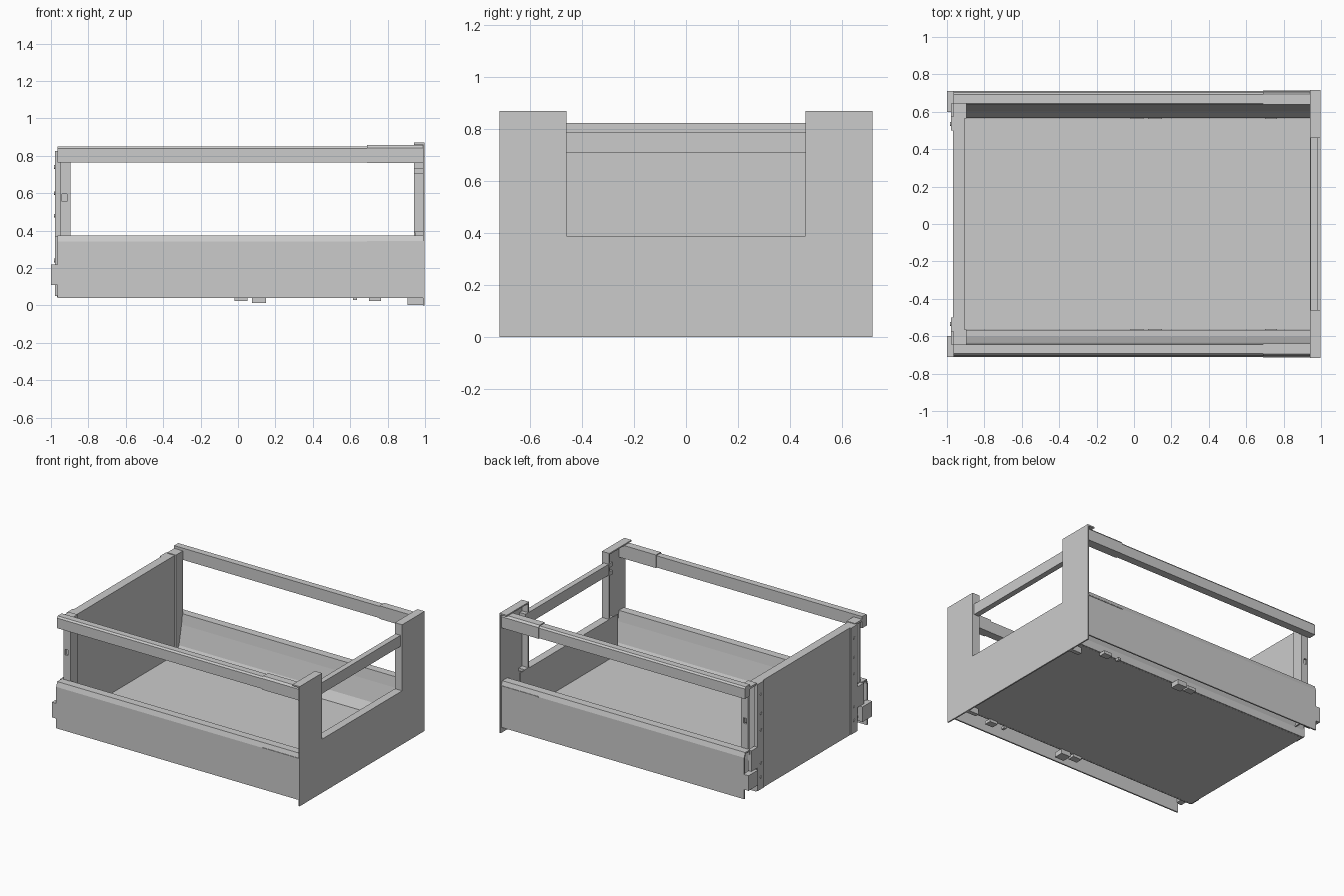
import bpy, bmesh
from mathutils import Matrix, Vector

if "Cube" in bpy.data.objects:
    bpy.data.objects.remove(bpy.data.objects["Cube"])


def finish(name, bm, mirror=False, solid=0):
    bmesh.ops.recalc_face_normals(bm, faces=bm.faces)
    me = bpy.data.meshes.new(name)
    bm.to_mesh(me)
    bm.free()
    ob = bpy.data.objects.new(name, me)
    bpy.context.collection.objects.link(ob)
    if solid:
        m = ob.modifiers.new("sheet", 'SOLIDIFY')
        m.thickness, m.offset = solid, 0
        m.use_even_offset = True
    if mirror:
        m = ob.modifiers.new("mirror", 'MIRROR')
        m.use_axis = (False, True, False)
        m.use_clip = False
        m.use_mirror_merge = False
    return ob


def boxes(name, *specs, mirror=False):
    """Each spec is (x0, x1, y0, y1, z0, z1)."""
    bm = bmesh.new()
    for x0, x1, y0, y1, z0, z1 in specs:
        mat = (Matrix.Translation(((x0 + x1) / 2, (y0 + y1) / 2, (z0 + z1) / 2))
               @ Matrix.Diagonal((x1 - x0, y1 - y0, z1 - z0, 1)))
        bmesh.ops.create_cube(bm, size=1, matrix=mat)
    return finish(name, bm, mirror)


def extrude_x(name, profile, x0, x1, closed=True, mirror=False, solid=0):
    """Sweep a (y, z) profile along x."""
    bm = bmesh.new()
    vs = [bm.verts.new((x0, y, z)) for y, z in profile]
    if closed:
        geom = [bm.faces.new(vs)]
    else:
        geom = [bm.edges.new(p) for p in zip(vs, vs[1:])]
    if closed:
        ret = bmesh.ops.extrude_face_region(bm, geom=geom, use_keep_orig=True)
    else:
        ret = bmesh.ops.extrude_edge_only(bm, edges=geom)
    moved = [v for v in ret["geom"] if isinstance(v, bmesh.types.BMVert)]
    bmesh.ops.translate(bm, verts=moved, vec=Vector((x1 - x0, 0, 0)))
    return finish(name, bm, mirror, solid)


# Floor and back boards
boxes("floor_board", (-0.965, 0.98, -0.565, 0.565, 0.045, 0.10))
boxes("back_board", (-0.968, -0.905, -0.565, 0.565, 0.045, 0.825))

# Hollow side walls, open underneath
wall = [(0.705, 0.04), (0.705, 0.34), (0.695, 0.37), (0.645, 0.37),
        (0.635, 0.30), (0.605, 0.16), (0.571, 0.10), (0.571, 0.045)]
extrude_x("side_wall", wall, -0.965, 0.99, closed=False, mirror=True, solid=0.01)
boxes("side_wall_seam", (0.69, 0.99, 0.708, 0.713, 0.338, 0.344), mirror=True)

# Upper side rails with thicker front sleeves
rail = [(0.645, 0.765), (0.702, 0.765), (0.702, 0.838), (0.692, 0.85), (0.645, 0.85)]
extrude_x("side_rail", rail, -0.965, 0.70, mirror=True)
sleeve = [(0.64, 0.762), (0.707, 0.762), (0.707, 0.843), (0.695, 0.857), (0.64, 0.857)]
extrude_x("rail_sleeve", sleeve, 0.69, 0.99, mirror=True)

# Rear corner posts: slotted outer cheek, inner flange, top cap
boxes("rear_post",
      (-0.95, -0.94, 0.63, 0.645, 0.37, 0.80),
      (-0.915, -0.90, 0.63, 0.645, 0.37, 0.80),
      (-0.94, -0.915, 0.63, 0.645, 0.37, 0.555),
      (-0.94, -0.915, 0.63, 0.645, 0.595, 0.80),
      (-0.905, -0.895, 0.565, 0.645, 0.10, 0.83),
      (-0.965, -0.895, 0.565, 0.645, 0.815, 0.83), mirror=True)
boxes("rear_bracket",
      (-0.978, -0.966, 0.50, 0.57, 0.05, 0.825),
      (-0.978, -0.95, 0.563, 0.575, 0.05, 0.825),
      (-0.978, -0.95, 0.57, 0.645, 0.22, 0.37), mirror=True)

# Rear catches projecting from the side walls
boxes("rear_catch", (-1.0, -0.955, 0.60, 0.71, 0.11, 0.22), mirror=True)

# Bracket screws
bm = bmesh.new()
for z in (0.14, 0.24, 0.48, 0.60, 0.74):
    bmesh.ops.create_cone(bm, cap_ends=True, segments=12, radius1=0.01, radius2=0.01,
                          depth=0.008, matrix=Matrix.Translation((-0.979, 0.535, z))
                          @ Matrix.Rotation(1.5708, 4, 'Y'))
finish("bracket_screws", bm, mirror=True)

# U-shaped front sheet with folded flanges
W, N, H, L = 0.717, 0.46, 0.87, 0.39
extrude_x("front_panel", [(-W, 0), (W, 0), (W, H), (N, H), (N, L),
                          (-N, L), (-N, H), (-W, H)], 0.988, 0.998)
boxes("front_flange", (0.94, 0.99, N, W, H - 0.01, H),
      (0.94, 0.99, N, N + 0.01, L - 0.01, H), mirror=True)
boxes("front_sill", (0.94, 0.99, -N, N, L - 0.01, L),
      (0.94, 0.948, -N - 0.1, N + 0.1, 0.10, L))

# Front cross rail and its end clips
boxes("cross_rail", (0.945, 0.985, -N, N, 0.71, 0.79))
boxes("cross_rail_clip", (0.94, 0.988, N, N + 0.04, 0.705, 0.735),
      (0.94, 0.988, N, N + 0.04, 0.765, 0.795),
      (0.94, 0.988, N, N + 0.05, 0.375, 0.395), mirror=True)

# Small runner fittings and front lugs underneath
boxes("runner_fitting", (-0.02, 0.05, 0.56, 0.61, 0.025, 0.047),
      (0.075, 0.15, 0.56, 0.63, 0.012, 0.047),
      (0.615, 0.635, 0.57, 0.60, 0.03, 0.047),
      (0.70, 0.765, 0.56, 0.61, 0.025, 0.047), mirror=True)
boxes("front_lug", (0.905, 0.99, 0.51, 0.54, 0.003, 0.047), mirror=True)
